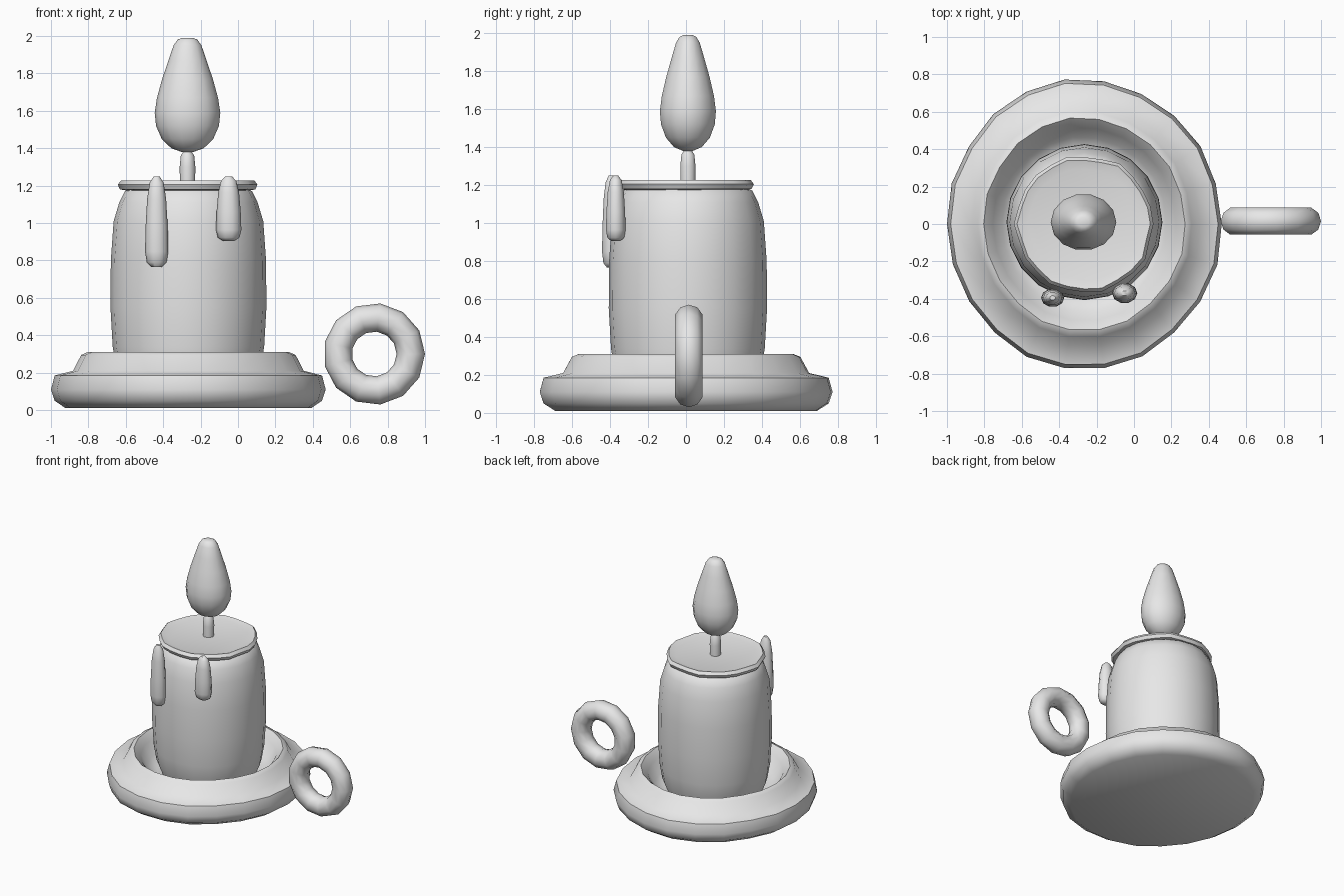
import bpy, bmesh, math, random

random.seed(4)
if "Cube" in bpy.data.objects:
    bpy.data.objects.remove(bpy.data.objects["Cube"], do_unlink=True)

CX = -0.265  # axis of the candle

grey = bpy.data.materials.new("plain light grey")
grey.use_nodes = True
grey.diffuse_color = (0.8, 0.8, 0.8, 1)
grey.node_tree.nodes["Principled BSDF"].inputs["Base Color"].default_value = (0.8, 0.8, 0.8, 1)


def finish(obj, angle=50):
    obj.data.materials.clear()
    obj.data.materials.append(grey)
    bpy.ops.object.select_all(action='DESELECT')
    obj.select_set(True)
    bpy.context.view_layer.objects.active = obj
    bpy.ops.object.shade_smooth_by_angle(angle=math.radians(angle))


def lathe(name, profile, sides, centre, sx=1, sy=1, wobble=0, angle=50):
    """Closed turned solid from (radius, height) pairs, bottom to top."""
    bm = bmesh.new()
    wave = [1 + random.uniform(-wobble, wobble) for _ in range(sides)]
    rings = []
    for r, z in profile:
        rings.append([bm.verts.new((r * sx * w * math.cos(math.tau * i / sides),
                                    r * sy * w * math.sin(math.tau * i / sides), z))
                      for i, w in enumerate(wave)])
    for a, b in zip(rings, rings[1:]):
        for i in range(sides):
            j = (i + 1) % sides
            bm.faces.new((a[i], a[j], b[j], b[i]))
    bm.faces.new(rings[0][::-1])
    bm.faces.new(rings[-1])
    mesh = bpy.data.meshes.new(name)
    bm.to_mesh(mesh)
    bm.free()
    obj = bpy.data.objects.new(name, mesh)
    obj.location = centre
    bpy.context.collection.objects.link(obj)
    finish(obj, angle)
    return obj


# Dish with a raised inner lip and a sunken floor
lathe("dish", [(0.67, 0.01), (0.73, 0.05), (0.75, 0.11), (0.73, 0.185), (0.63, 0.21),
               (0.585, 0.295), (0.55, 0.31), (0.50, 0.26), (0.45, 0.17), (0.38, 0.14)],
      22, (CX, 0, 0), 0.985, 1.03, 0.012, 60)

# Candle body with a rounded shoulder
lathe("candle_body", [(0.35, 0.13), (0.385, 0.22), (0.405, 0.34), (0.417, 0.55), (0.415, 0.8),
                      (0.40, 1.01), (0.37, 1.11), (0.34, 1.17), (0.30, 1.19)],
      20, (CX, 0.01, 0))

# Melted wax cap with an uneven edge and one notch at the back
cap = lathe("wax_cap", [(0.30, 1.17), (0.355, 1.18), (0.367, 1.205), (0.35, 1.228), (0.30, 1.215)],
            24, (CX, 0, 0), wobble=0.03)
for v in cap.data.vertices:
    a = math.atan2(v.co.y, v.co.x)
    if abs(a - math.radians(82)) < 0.1:
        v.co.x *= 0.87
        v.co.y *= 0.87

# Wick and flame
lathe("wick", [(0.04, 1.18), (0.042, 1.3), (0.036, 1.36), (0.02, 1.385)], 10, (CX - 0.005, 0.01, 0))
lathe("flame", [(0.03, 1.38), (0.085, 1.40), (0.135, 1.45), (0.165, 1.52), (0.172, 1.59),
                (0.16, 1.67), (0.133, 1.77), (0.10, 1.87), (0.073, 1.95), (0.052, 1.98), (0.03, 1.99)],
      14, (CX - 0.005, 0.01, 0), 1.02, 0.88)

# Wax drips: slim teardrops down the front
for name, x, y, low, r in (("long_drip", -0.435, -0.395, 0.765, 0.062),
                           ("short_drip", -0.05, -0.37, 0.905, 0.068)):
    h = 1.25 - low
    shape = [(0.45, 0), (0.85, 0.05), (1, 0.17), (0.95, 0.45), (0.82, 0.75), (0.6, 0.93), (0.25, 1)]
    lathe(name, [(r * k, low + h * t) for k, t in shape], 10, (x, y, 0), 1, 0.8)

# Upright ring handle
bpy.ops.mesh.primitive_torus_add(major_segments=13, minor_segments=10, major_radius=0.196,
                                 minor_radius=0.076, location=(0.728, 0.015, 0.3),
                                 rotation=(math.pi / 2, 0, 0))
handle = bpy.context.object
handle.name = "ring_handle"
finish(handle, 60)
